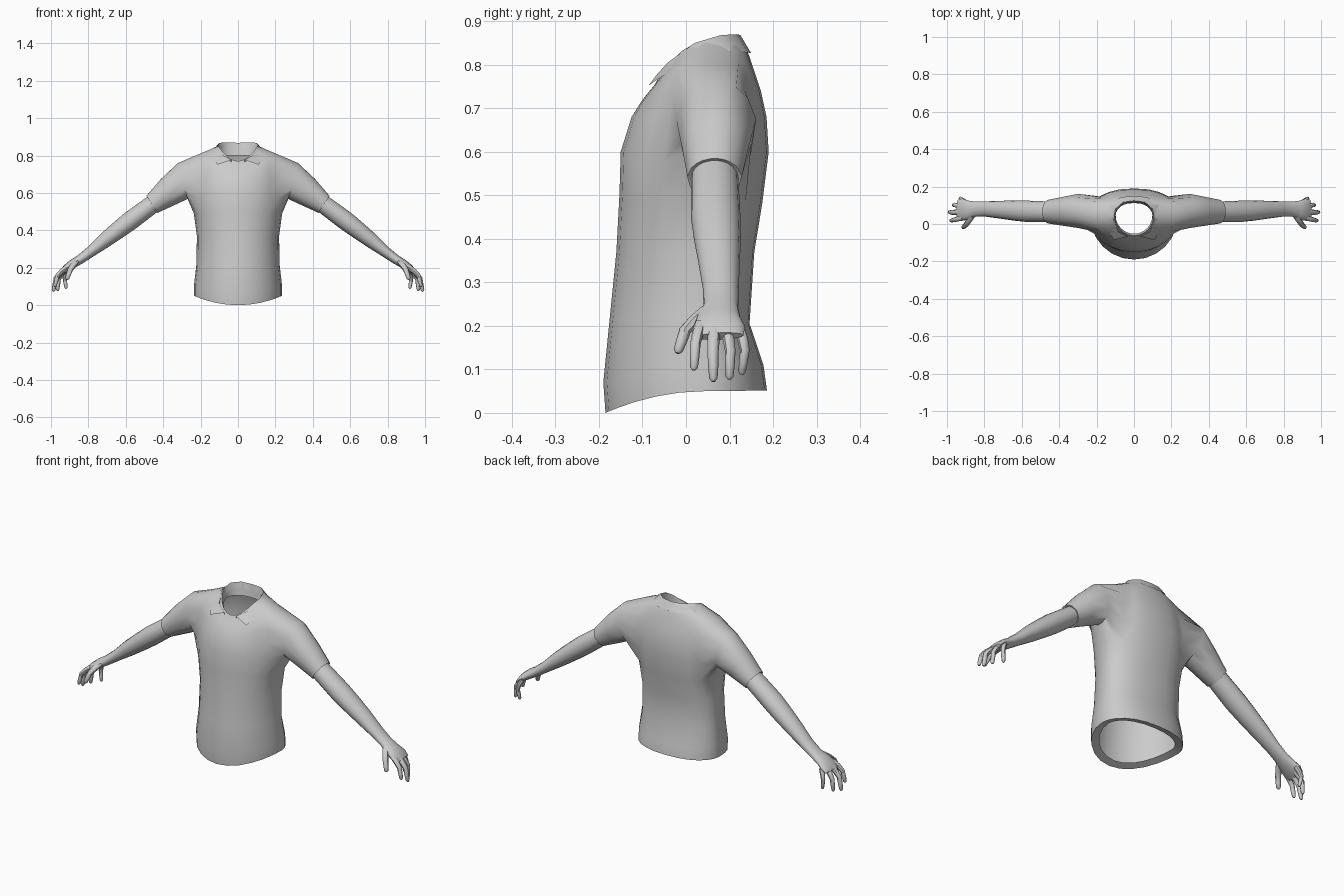
import bpy, bmesh, math
from mathutils import Vector

grey = bpy.data.materials.new("plain grey")
grey.diffuse_color = (0.6, 0.6, 0.6, 1)


def finish(name, bm):
    """Turn a right-hand half into a mirrored, smooth-shaded object."""
    bmesh.ops.recalc_face_normals(bm, faces=bm.faces)
    mesh = bpy.data.meshes.new(name)
    bm.to_mesh(mesh)
    bm.free()
    mesh.materials.append(grey)
    ob = bpy.data.objects.new(name, mesh)
    bpy.context.collection.objects.link(ob)
    bpy.ops.object.select_all(action='DESELECT')
    ob.select_set(True)
    bpy.context.view_layer.objects.active = ob
    bpy.ops.object.shade_smooth_by_angle(angle=math.radians(45))
    ob.modifiers.new("Mirror", 'MIRROR').use_axis[0] = True
    return ob


def bridge(bm, a, b, closed=False):
    n = len(a)
    for i in range(n if closed else n - 1):
        j = (i + 1) % n
        bm.faces.new((a[i], a[j], b[j], b[i]))


def tube(bm, path, sides=12):
    """Capped tube; path holds (centre, radius in plane, radius across)."""
    pts = [Vector(p[0]) for p in path]
    prev = None
    for i, (c, r1, r2) in enumerate(path):
        t = (pts[min(i + 1, len(pts) - 1)] - pts[max(i - 1, 0)]).normalized()
        across = Vector((0, 1, 0))
        across = (across - t * across.dot(t)).normalized()
        up = t.cross(across)
        ring = []
        for k in range(sides):
            a = math.tau * k / sides
            ring.append(bm.verts.new(pts[i] + up * r1 * math.cos(a) + across * r2 * math.sin(a)))
        if prev:
            bridge(bm, prev, ring, True)
        else:
            bm.faces.new(ring)
        prev = ring
    bm.faces.new(prev)


# Shirt body: half width, front y, back y, then z at front, side and back
rows = [
    (0.195, -0.150, 0.150, 0.015, 0.060, 0.060),
    (0.235, -0.185, 0.186, 0.000, 0.050, 0.052),
    (0.235, -0.190, 0.178, 0.070, 0.110, 0.110),
    (0.222, -0.175, 0.146, 0.220, 0.220, 0.205),
    (0.220, -0.160, 0.157, 0.370, 0.370, 0.370),
    (0.236, -0.153, 0.175, 0.500, 0.490, 0.480),
    (0.245, -0.150, 0.190, 0.600, 0.570, 0.600),
    (0.245, -0.125, 0.185, 0.680, 0.660, 0.680),
    (0.235, -0.105, 0.172, 0.712, 0.740, 0.740),
    (0.215, -0.090, 0.152, 0.732, 0.805, 0.800),
    (0.155, -0.075, 0.140, 0.750, 0.830, 0.835),
    (0.106, -0.062, 0.122, 0.770, 0.853, 0.864),
    (0.098, -0.052, 0.112, 0.750, 0.800, 0.800),
]
COLS = 12
bm = bmesh.new()
grid = []
for hw, yf, yb, zf, zs, zb in rows:
    ring = []
    for c in range(COLS + 1):
        a = math.pi * (c / COLS - 0.5)
        s = math.sin(a)
        x = hw * max(0, math.cos(a)) ** (1 if s < 0 else 0.85)
        if c in (0, COLS):
            x = 0
        yc = 0.045
        y = yc + abs(s) * ((yf - yc) if s < 0 else (yb - yc))
        z = zs + s * s * ((zf if s < 0 else zb) - zs)
        ring.append(bm.verts.new((x, y, z)))
    grid.append(ring)

# Faces of the body, leaving the armhole open
R0, R1, C0, C1 = 5, 9, 4, 9
for r in range(len(rows) - 1):
    for c in range(COLS):
        if not (R0 <= r < R1 and C0 <= c < C1):
            bm.faces.new((grid[r][c], grid[r][c + 1], grid[r + 1][c + 1], grid[r + 1][c]))

# Sleeve grows from the armhole: centre, up direction, radius up, radius across
hole = ([grid[R0][c] for c in range(C0, C1)] + [grid[r][C1] for r in range(R0, R1)]
        + [grid[R1][c] for c in range(C1, C0, -1)] + [grid[r][C0] for r in range(R1, R0, -1)])
angles = [math.atan2(v.co.z - 0.655, (v.co.y - 0.06) * 1.4) for v in hole]
sleeve = [
    ((0.295, 0.070, 0.664), (0.26, 0.97), 0.100, 0.092),
    ((0.380, 0.068, 0.603), (0.40, 0.92), 0.079, 0.077),
    ((0.460, 0.066, 0.539), (0.55, 0.83), 0.055, 0.063),
    ((0.458, 0.066, 0.541), (0.55, 0.83), 0.047, 0.054),
    ((0.430, 0.066, 0.562), (0.55, 0.83), 0.047, 0.054),
]
prev = hole
for c, up, ru, ra in sleeve:
    ring = []
    for a in angles:
        h = math.sin(a) * ru
        ring.append(bm.verts.new((c[0] + up[0] * h, c[1] + math.cos(a) * ra, c[2] + up[1] * h)))
    bridge(bm, prev, ring, True)
    prev = ring
finish("shirt", bm)

# Folded collar: fold line and outer edge, front point to centre back
fold = [(0.035, -0.068, 0.776), (0.085, -0.042, 0.805), (0.110, 0.020, 0.850),
        (0.100, 0.080, 0.868), (0.058, 0.117, 0.870), (0, 0.125, 0.868)]
edge = [(0.110, -0.086, 0.752), (0.137, -0.030, 0.790), (0.152, 0.030, 0.822),
        (0.132, 0.098, 0.832), (0.072, 0.143, 0.828), (0, 0.150, 0.826)]
bm = bmesh.new()
top = [bm.verts.new(p) for p in fold]
low = [bm.verts.new(p) for p in edge]
inner = [bm.verts.new((x * 0.93, y * 0.93 + 0.002, z - 0.03)) for x, y, z in fold]
bridge(bm, top, low)
bridge(bm, inner, top)
finish("collar", bm)

# Arm with palm
bm = bmesh.new()
tube(bm, [
    ((0.420, 0.066, 0.567), 0.046, 0.053),
    ((0.470, 0.066, 0.530), 0.049, 0.055),
    ((0.575, 0.068, 0.452), 0.051, 0.057),
    ((0.640, 0.072, 0.402), 0.047, 0.054),
    ((0.710, 0.076, 0.348), 0.041, 0.048),
    ((0.790, 0.080, 0.284), 0.029, 0.041),
    ((0.845, 0.080, 0.244), 0.025, 0.040),
    ((0.885, 0.075, 0.220), 0.024, 0.050),
    ((0.920, 0.076, 0.196), 0.020, 0.060),
    ((0.942, 0.078, 0.176), 0.011, 0.054),
], 16)
finish("arm", bm)

# Fingers and thumb: root, joint, tip, thickness
fingers = {
    "index_finger": ((0.915, 0.033, 0.203), (0.963, 0.022, 0.165), (0.980, 0.018, 0.098), 0.012),
    "middle_finger": ((0.920, 0.065, 0.198), (0.972, 0.062, 0.150), (0.988, 0.063, 0.072), 0.013),
    "ring_finger": ((0.918, 0.093, 0.194), (0.958, 0.102, 0.148), (0.965, 0.100, 0.077), 0.012),
    "little_finger": ((0.908, 0.122, 0.195), (0.928, 0.136, 0.150), (0.918, 0.128, 0.088), 0.011),
    "thumb": ((0.865, 0.045, 0.232), (0.895, 0.000, 0.195), (0.915, -0.020, 0.137), 0.014),
}
for name, (root, joint, tip, r) in fingers.items():
    a, b, c = Vector(root), Vector(joint), Vector(tip)
    bm = bmesh.new()
    tube(bm, [(a, r * 1.15, r * 1.15), (a.lerp(b, 0.6), r * 1.1, r * 1.1),
              (b.lerp(c, 0.1), r, r), (b.lerp(c, 0.55), r * 0.9, r * 0.9),
              (b.lerp(c, 0.9), r * 0.75, r * 0.75), (c, r * 0.35, r * 0.35)], 8)
    finish(name, bm)
